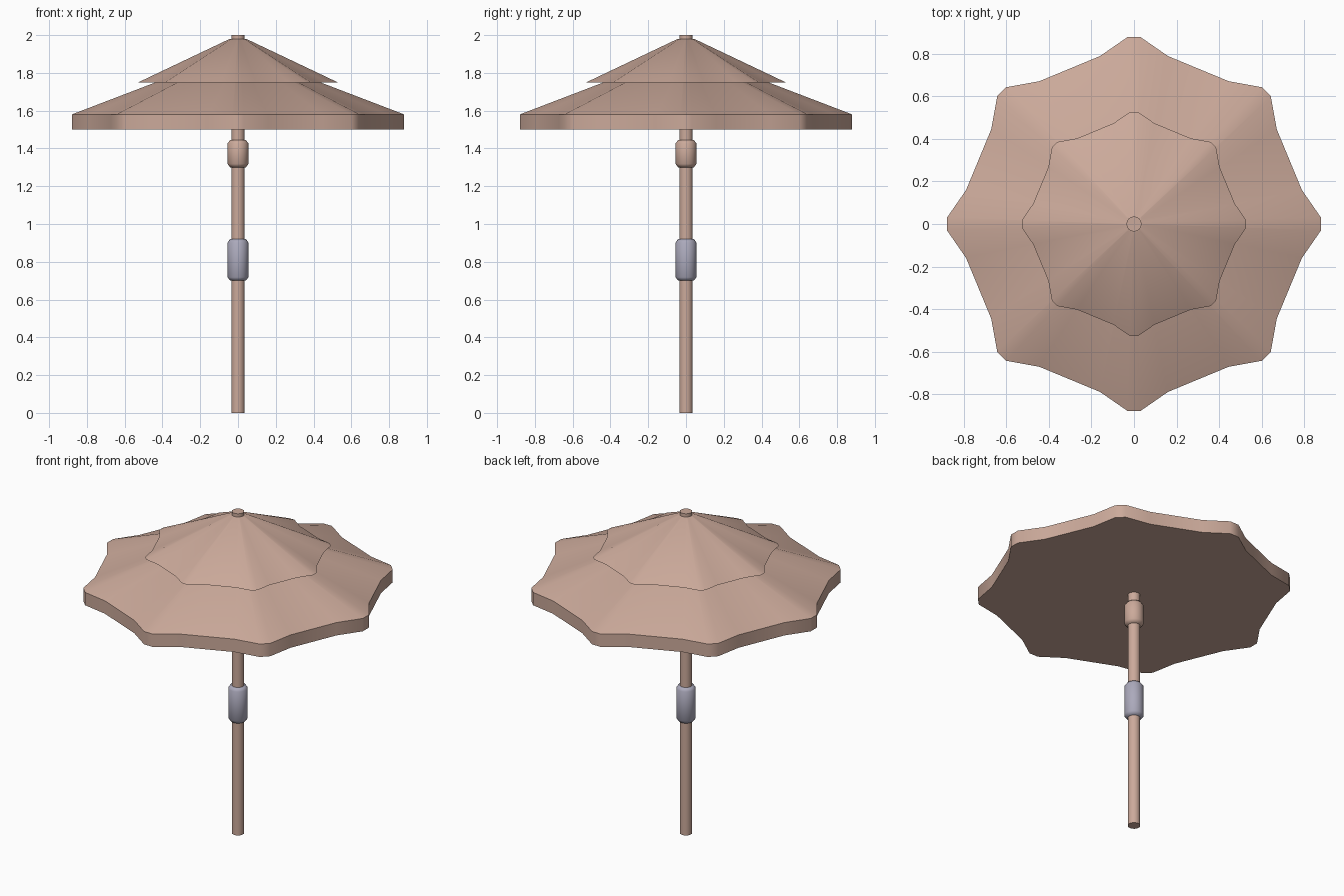
import bpy, bmesh
from math import radians, cos, sin, tau

if "Cube" in bpy.data.objects:
    bpy.data.objects.remove(bpy.data.objects["Cube"])


def material(name, color):
    m = bpy.data.materials.new(name)
    m.use_nodes = True
    m.diffuse_color = (*color, 1)
    m.node_tree.nodes["Principled BSDF"].inputs["Base Color"].default_value = (*color, 1)
    return m


tan = material("warm tan", (0.60, 0.40, 0.325))
grey = material("lavender grey", (0.41, 0.40, 0.50))


def circle(sides=24):
    return [(cos(tau * i / sides), sin(tau * i / sides)) for i in range(sides)]


def scalloped_outline():
    """Eight blunt rib tips joined by shallow inward curves."""
    tip = [(0.79, -0.16), (0.88, -0.03), (0.88, 0.03), (0.79, 0.16)]
    points = []
    for i in range(8):
        c, s = cos(tau * i / 8), sin(tau * i / 8)
        points += [(x * c - y * s, x * s + y * c) for x, y in tip]
    return points


def loft(name, outline, levels, mat, angle=40):
    """Stack scaled copies of an outline, given as (scale, z), and cap both ends."""
    bm = bmesh.new()
    rings = [[bm.verts.new((x * k, y * k, z)) for x, y in outline] for k, z in levels]
    n = len(outline)
    for low, high in zip(rings, rings[1:]):
        for i in range(n):
            j = (i + 1) % n
            bm.faces.new((low[i], low[j], high[j], high[i]))
    bm.faces.new(rings[0][::-1])
    bm.faces.new(rings[-1])
    bmesh.ops.recalc_face_normals(bm, faces=bm.faces)
    mesh = bpy.data.meshes.new(name)
    bm.to_mesh(mesh)
    bm.free()
    mesh.materials.append(mat)
    obj = bpy.data.objects.new(name, mesh)
    bpy.context.collection.objects.link(obj)
    bpy.ops.object.select_all(action="DESELECT")
    obj.select_set(True)
    bpy.context.view_layer.objects.active = obj
    bpy.ops.object.shade_smooth_by_angle(angle=radians(angle))
    return obj


def collar(name, bottom, top, mat):
    edge = 0.018
    loft(name, circle(), [(0.042, bottom), (0.055, bottom + edge),
                          (0.055, top - edge), (0.042, top)], mat, 60)


# Pole running through to the finial at the top
loft("pole", circle(), [(0.035, 0), (0.035, 2)], tan)

# Sliding collars on the pole
collar("upper_collar", 1.30, 1.445, tan)
collar("grip_collar", 0.70, 0.92, grey)

# Two-tier canopy: main cover with a hanging valance, and the vent cap
outline = scalloped_outline()
loft("main_canopy", outline, [(1, 1.50), (1, 1.58), (0.05, 1.90)], tan)
loft("vent_canopy", outline, [(0.6, 1.75), (0.05, 1.98)], tan)
